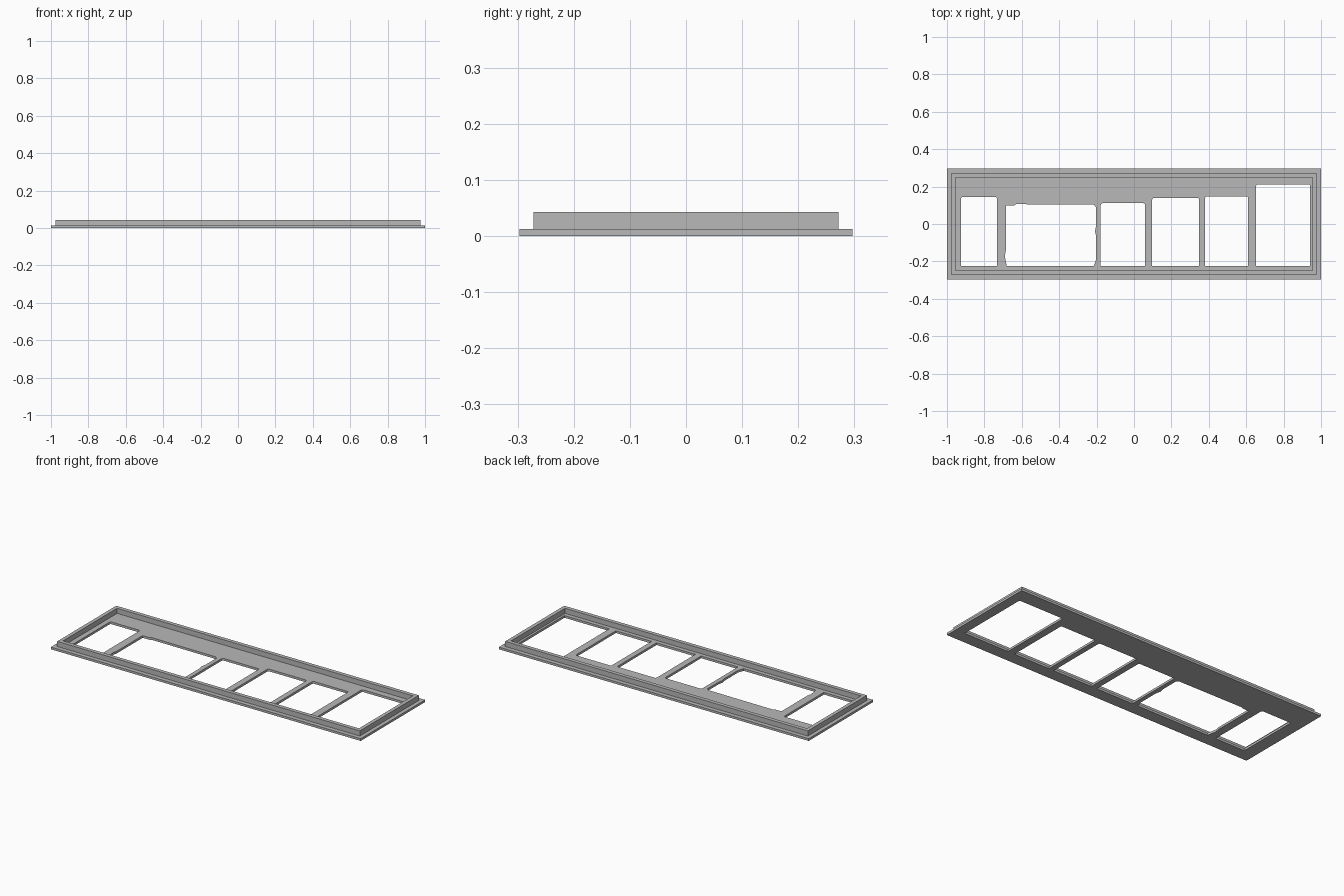
import bpy
import math

cube = bpy.data.objects.get("Cube")
if cube:
    bpy.data.objects.remove(cube, do_unlink=True)

grey = bpy.data.materials.new("plain grey")
grey.use_nodes = True
COLOR = (0.48, 0.48, 0.48, 1)
grey.diffuse_color = COLOR
grey.node_tree.nodes["Principled BSDF"].inputs["Base Color"].default_value = COLOR


def rect(x0, x1, y0, y1):
    return [(x0, y0), (x1, y0), (x1, y1), (x0, y1)]


def window(x0, x1, top, r=0.009, bottom=-0.225):
    """Rectangle with softly rounded upper corners."""
    pts = [(x0, bottom), (x1, bottom)]
    for cx, start in ((x1 - r, 0), (x0 + r, 90)):
        for step in range(4):
            a = math.radians(start + step * 30)
            pts.append((cx + r * math.cos(a), top - r + r * math.sin(a)))
    return pts


def slab(name, outlines, z0, z1):
    """Extrude a filled outline; the outlines after the first are holes."""
    curve = bpy.data.curves.new(name, "CURVE")
    curve.dimensions = "2D"
    curve.fill_mode = "BOTH"
    curve.extrude = (z1 - z0) / 2
    for pts in outlines:
        spline = curve.splines.new("POLY")
        spline.points.add(len(pts) - 1)
        for p, (x, y) in zip(spline.points, pts):
            p.co = (x, y, 0, 1)
        spline.use_cyclic_u = True
    temp = bpy.data.objects.new(name + " outline", curve)
    bpy.context.collection.objects.link(temp)
    bpy.context.view_layer.update()
    graph = bpy.context.evaluated_depsgraph_get()
    mesh = bpy.data.meshes.new_from_object(temp.evaluated_get(graph))
    bpy.data.objects.remove(temp, do_unlink=True)
    for v in mesh.vertices:
        v.co.z += (z0 + z1) / 2
    for f in mesh.polygons:
        f.use_smooth = False
    mesh.materials.clear()
    mesh.materials.append(grey)
    obj = bpy.data.objects.new(name, mesh)
    bpy.context.collection.objects.link(obj)
    return obj


# Wide opening with slightly uneven sides
wide = [(-0.68, -0.225), (-0.215, -0.225), (-0.203, -0.19), (-0.203, -0.06),
        (-0.209, -0.04), (-0.203, -0.01), (-0.203, 0.09), (-0.215, 0.103),
        (-0.63, 0.106), (-0.64, 0.1), (-0.685, 0.098), (-0.685, -0.14),
        (-0.691, -0.17)]

# Regular openings: left edge, right edge, top
windows = [window(*w) for w in (
    (-0.925, -0.733, 0.144), (-0.178, 0.06, 0.111), (0.097, 0.348, 0.139),
    (0.38, 0.61, 0.148), (0.653, 0.942, 0.212))]

# Flat base plate and the raised rim standing on it
slab("base_plate", [rect(-1, 1, -0.297, 0.297), wide] + windows, 0, 0.013)
slab("raised_rim", [rect(-0.977, 0.977, -0.272, 0.272),
                    rect(-0.955, 0.955, -0.249, 0.249)], 0.013, 0.043)
